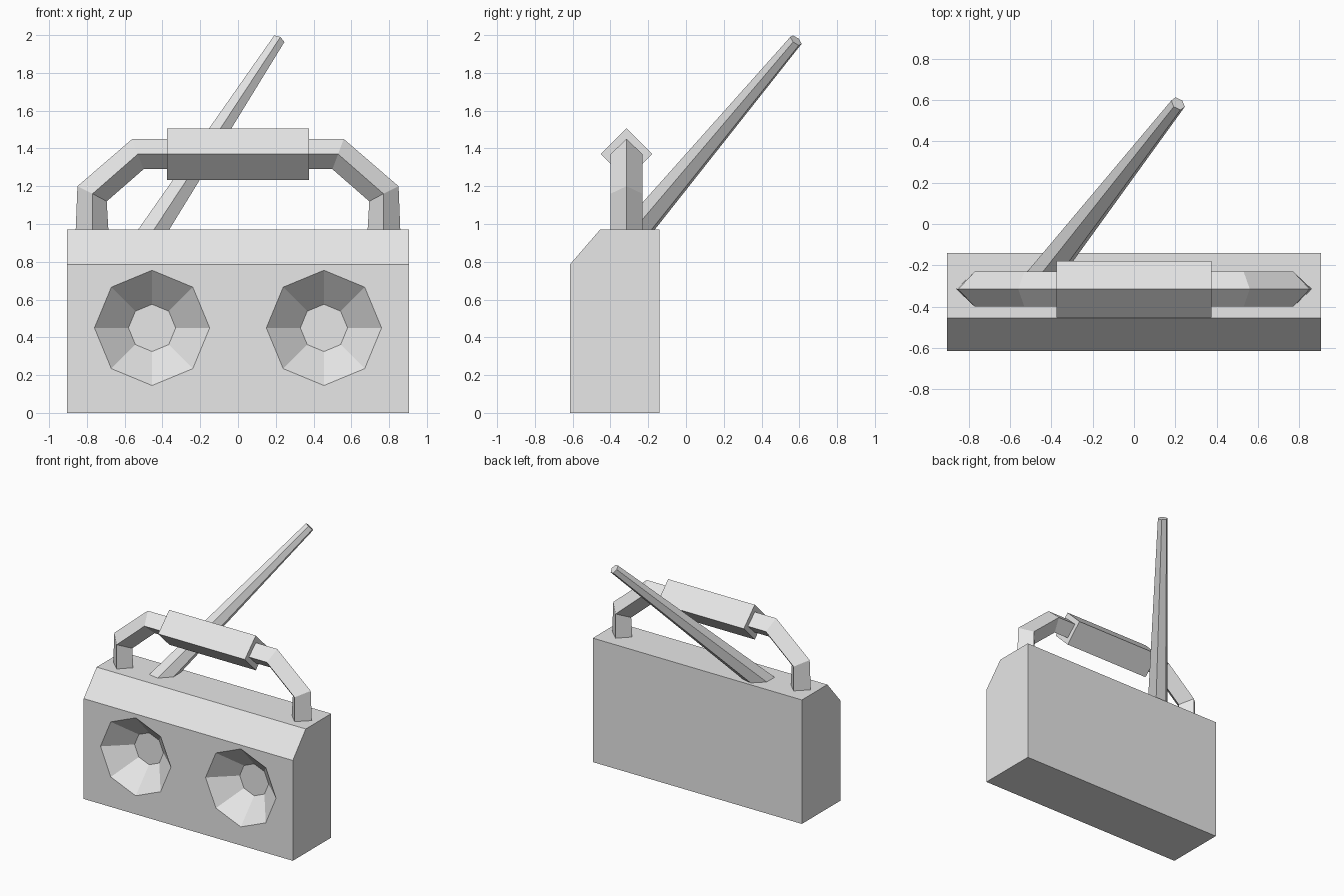
import bpy, bmesh, math
from mathutils import Vector

cube = bpy.data.objects.get("Cube")
if cube:
    bpy.data.objects.remove(cube, do_unlink=True)

grey = bpy.data.materials.new("plain grey")
grey.use_nodes = True
grey.diffuse_color = (0.8, 0.8, 0.8, 1)
grey.node_tree.nodes["Principled BSDF"].inputs["Base Color"].default_value = (0.8, 0.8, 0.8, 1)


def loft(name, rings):
    """Skin a list of equal-length point rings and cap both ends."""
    bm = bmesh.new()
    loops = [[bm.verts.new(p) for p in ring] for ring in rings]
    for a, b in zip(loops, loops[1:]):
        for i in range(len(a)):
            j = (i + 1) % len(a)
            bm.faces.new((a[i], a[j], b[j], b[i]))
    bm.faces.new(loops[0])
    bm.faces.new(loops[-1])
    bmesh.ops.recalc_face_normals(bm, faces=bm.faces)
    mesh = bpy.data.meshes.new(name)
    bm.to_mesh(mesh)
    bm.free()
    mesh.materials.append(grey)
    obj = bpy.data.objects.new(name, mesh)
    bpy.context.collection.objects.link(obj)
    return obj


def polygon(centre, u, v, radius, sides):
    """Regular polygon with its first corner along u."""
    steps = [2 * math.pi * i / sides for i in range(sides)]
    return [Vector(centre) + radius * (u * math.cos(a) + v * math.sin(a)) for a in steps]


X, Y, Z = Vector((1, 0, 0)), Vector((0, 1, 0)), Vector((0, 0, 1))
FRONT, BACK, TOP, HALF = -0.615, -0.14, 0.97, 0.905
HANDLE_Y = -0.315

# Body: side profile with a chamfered front top edge
profile = [(FRONT, 0), (BACK, 0), (BACK, TOP), (-0.455, TOP), (FRONT, 0.785)]
body = loft("body", [[(x, y, z) for y, z in profile] for x in (-HALF, HALF)])

# Speakers: octagonal funnels sunk into the front
RIM, FLOOR, DEPTH, LIP = 0.305, 0.125, 0.165, 0.05
slope = (RIM - FLOOR) / DEPTH
for x in (-0.455, 0.455):
    cutter = loft("speaker_cutter", [
        polygon((x, FRONT - LIP, 0.45), Z, X, RIM + slope * LIP, 8),
        polygon((x, FRONT + DEPTH, 0.45), Z, X, FLOOR, 8)])
    cutter.hide_render = True
    cut = body.modifiers.new("speaker", 'BOOLEAN')
    cut.operation = 'DIFFERENCE'
    cut.solver = 'EXACT'
    cut.object = cutter
    bpy.context.view_layer.objects.active = body
    bpy.ops.object.modifier_apply(modifier=cut.name)
    bpy.data.objects.remove(cutter, do_unlink=True)

# Handle: bent diamond-section bar, each station gives outer, middle and inner (x, z)
stations = [((0.86, 0.95), (0.77, 0.95), (0.685, 0.95)),
            ((0.85, 1.2), (0.77, 1.16), (0.695, 1.12)),
            ((0.56, 1.45), (0.53, 1.37), (0.50, 1.29))]


def handle_ring(station, side):
    (ox, oz), (mx, mz), (ix, iz) = station
    return [(side * ox, HANDLE_Y, oz), (side * mx, HANDLE_Y - 0.085, mz),
            (side * ix, HANDLE_Y, iz), (side * mx, HANDLE_Y + 0.085, mz)]


loft("handle", [handle_ring(s, -1) for s in stations]
     + [handle_ring(s, 1) for s in reversed(stations)])

# Grip: thicker diamond sleeve around the middle of the handle
loft("grip", [polygon((x, HANDLE_Y, 1.37), Z, Y, 0.136, 4) for x in (-0.375, 0.375)])

# Antenna: tapered hexagonal rod, rooted inside the body
foot, tip = Vector((-0.445, -0.26, TOP)), Vector((0.213, 0.582, 1.972))
axis = (tip - foot).normalized()
u = (-Y + axis * axis.y).normalized()
v = axis.cross(u)
root = foot - axis * 0.15
loft("antenna", [polygon(root, u, v, 0.083, 6), polygon(tip, u, v, 0.037, 6)])
